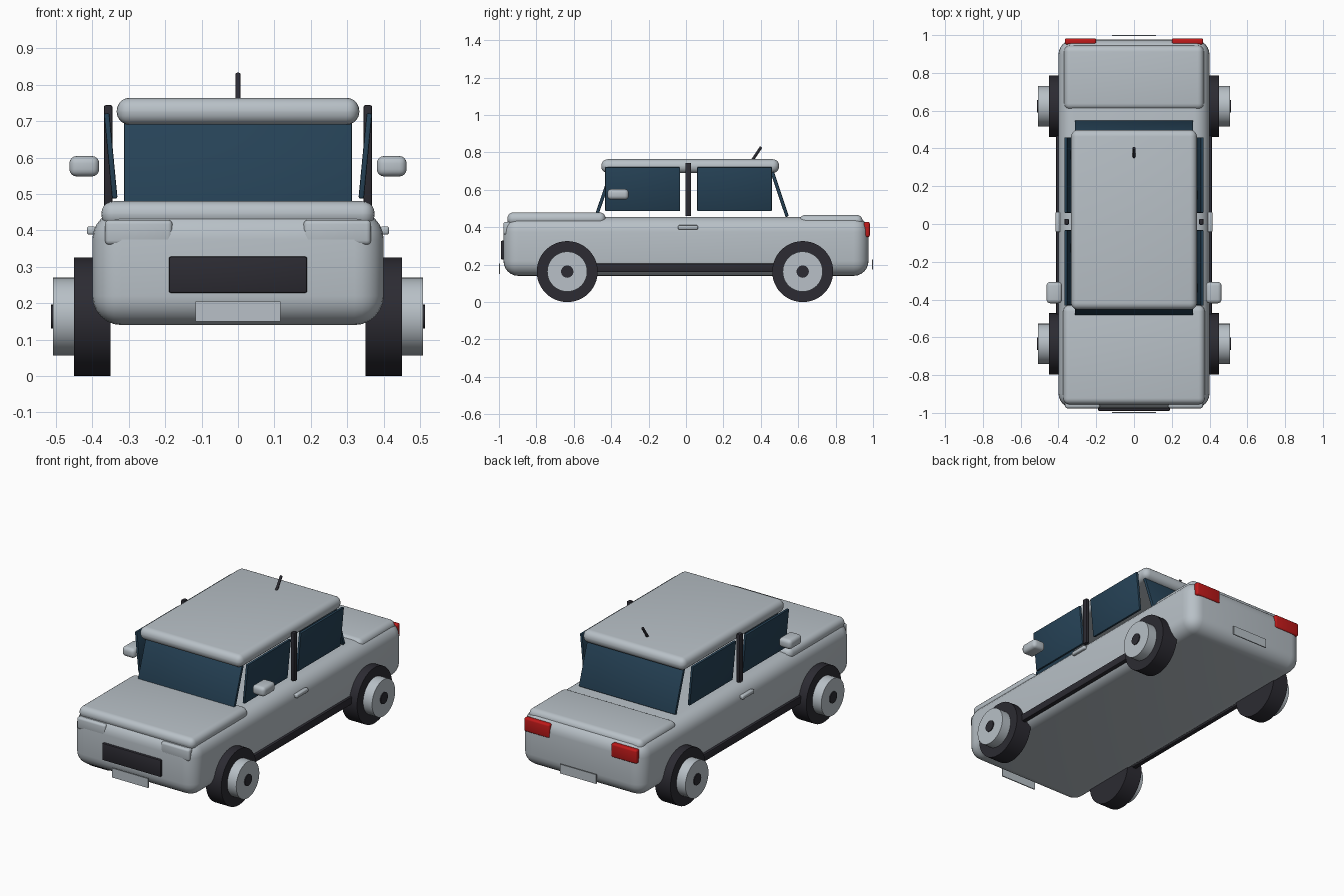
import bpy, bmesh, math
from mathutils import Vector, Matrix

if "Cube" in bpy.data.objects:
    bpy.data.objects.remove(bpy.data.objects["Cube"])


def material(name, rgb):
    m = bpy.data.materials.new(name)
    m.diffuse_color = (*rgb, 1)
    m.use_nodes = True
    m.node_tree.nodes["Principled BSDF"].inputs["Base Color"].default_value = m.diffuse_color
    return m


SILVER = material("silver", (0.48, 0.53, 0.57))
DARK = material("dark rubber", (0.025, 0.024, 0.032))
GLASS = material("blue glass", (0.019, 0.054, 0.093))
RED = material("red", (0.52, 0.010, 0.010))


def finish(bm, name, mat, angle=35):
    bmesh.ops.recalc_face_normals(bm, faces=bm.faces)
    me = bpy.data.meshes.new(name)
    bm.to_mesh(me)
    bm.free()
    ob = bpy.data.objects.new(name, me)
    bpy.context.collection.objects.link(ob)
    me.materials.append(mat)
    bpy.ops.object.select_all(action='DESELECT')
    bpy.context.view_layer.objects.active = ob
    ob.select_set(True)
    bpy.ops.object.shade_smooth_by_angle(angle=math.radians(angle))
    return ob


def box(name, lo, hi, mat, bevel=0.0, segments=4, rot=None):
    """Box between two corners, with rounded edges, turned about its middle."""
    lo, hi = Vector(lo), Vector(hi)
    bm = bmesh.new()
    bmesh.ops.create_cube(bm, size=1)
    bmesh.ops.scale(bm, vec=hi - lo, verts=bm.verts)
    if bevel:
        bmesh.ops.bevel(bm, geom=bm.edges[:], offset=bevel, segments=segments,
                        profile=0.5, affect='EDGES')
    if rot:
        bmesh.ops.rotate(bm, matrix=Matrix.Rotation(rot[1], 3, rot[0]), verts=bm.verts)
    bmesh.ops.translate(bm, vec=(lo + hi) / 2, verts=bm.verts)
    return finish(bm, name, mat)


def rod(name, a, b, r, mat, sides=32):
    """Capped cylinder from a to b."""
    a, b = Vector(a), Vector(b)
    d = b - a
    bm = bmesh.new()
    bmesh.ops.create_cone(bm, cap_ends=True, segments=sides, radius1=r, radius2=r, depth=d.length)
    turn = Vector((0, 0, 1)).rotation_difference(d).to_matrix().to_4x4()
    bmesh.ops.transform(bm, matrix=Matrix.Translation((a + b) / 2) @ turn, verts=bm.verts)
    return finish(bm, name, mat)


def pair(name, lo, hi, mat, bevel=0.0, segments=3, tilt=0.0):
    """Box on the +x side and its mirror image."""
    for s, side in ((1, "right"), (-1, "left")):
        xs = sorted((s * lo[0], s * hi[0]))
        box(f"{name}_{side}", (xs[0], *lo[1:]), (xs[1], *hi[1:]), mat, bevel, segments,
            ('Y', s * tilt) if tilt else None)


# body shell, hood, trunk lid and roof
box("body", (-0.40, -0.976, 0.14), (0.40, 0.976, 0.455), SILVER, 0.08, 6)
box("hood", (-0.375, -0.955, 0.41), (0.375, -0.43, 0.48), SILVER, 0.033, 5)
box("trunk_lid", (-0.37, 0.605, 0.395), (0.37, 0.945, 0.466), SILVER, 0.033, 5)
box("roof", (-0.333, -0.453, 0.69), (0.333, 0.498, 0.764), SILVER, 0.035, 5)

# sloping windshield and rear window
box("windshield", (-0.313, -0.444, 0.46), (0.313, -0.426, 0.72), GLASS, 0.004, 2,
    ('X', math.radians(-19)))
box("rear_window", (-0.313, 0.489, 0.45), (0.313, 0.507, 0.72), GLASS, 0.004, 2,
    ('X', math.radians(18.5)))

# side windows lean outward at the top
for label, y0 in (("front", -0.432), ("rear", 0.059)):
    pair(f"{label}_side_window", (0.342, y0, 0.487), (0.357, y0 + 0.40, 0.722), GLASS,
         0.004, 2, math.radians(5.5))

# door pillars, mirrors, handles, running boards
pair("door_pillar", (0.345, -0.004, 0.46), (0.368, 0.027, 0.744), DARK, 0.005, 2)
pair("side_mirror", (0.381, -0.42, 0.548), (0.463, -0.307, 0.604), SILVER, 0.02, 4)
pair("door_handle", (0.39, -0.043, 0.388), (0.415, 0.064, 0.411), SILVER, 0.007, 3)
pair("running_board", (0.385, -0.53, 0.16), (0.413, 0.53, 0.205), DARK, 0.006, 2)

# lights
pair("headlight", (0.18, -0.976, 0.36), (0.365, -0.935, 0.429), SILVER, 0.012, 3)
pair("taillight", (0.20, 0.95, 0.348), (0.366, 0.983, 0.428), RED, 0.01, 3)

# grille and blank plates
box("grille", (-0.19, -0.99, 0.228), (0.19, -0.965, 0.328), DARK, 0.006, 2)
box("front_plate", (-0.117, -1.0, 0.15), (0.117, -0.994, 0.205), SILVER)
box("rear_plate", (-0.117, 0.994, 0.174), (0.117, 1.0, 0.228), SILVER)

# wheels: tyre, rim and centre cap
for end, y in (("front", -0.635), ("rear", 0.624)):
    for s, side in ((1, "right"), (-1, "left")):
        for part, x0, x1, r, mat in (("tyre", 0.35, 0.45, 0.163, DARK),
                                     ("rim", 0.40, 0.508, 0.107, SILVER),
                                     ("cap", 0.48, 0.513, 0.033, DARK)):
            rod(f"{end}_{side}_{part}", (s * x0, y, 0.163), (s * x1, y, 0.163), r, mat,
                24 if part == "cap" else 48)

# aerial on the roof
rod("aerial", (0, 0.35, 0.752), (0, 0.402, 0.829), 0.0075, DARK, 12)
